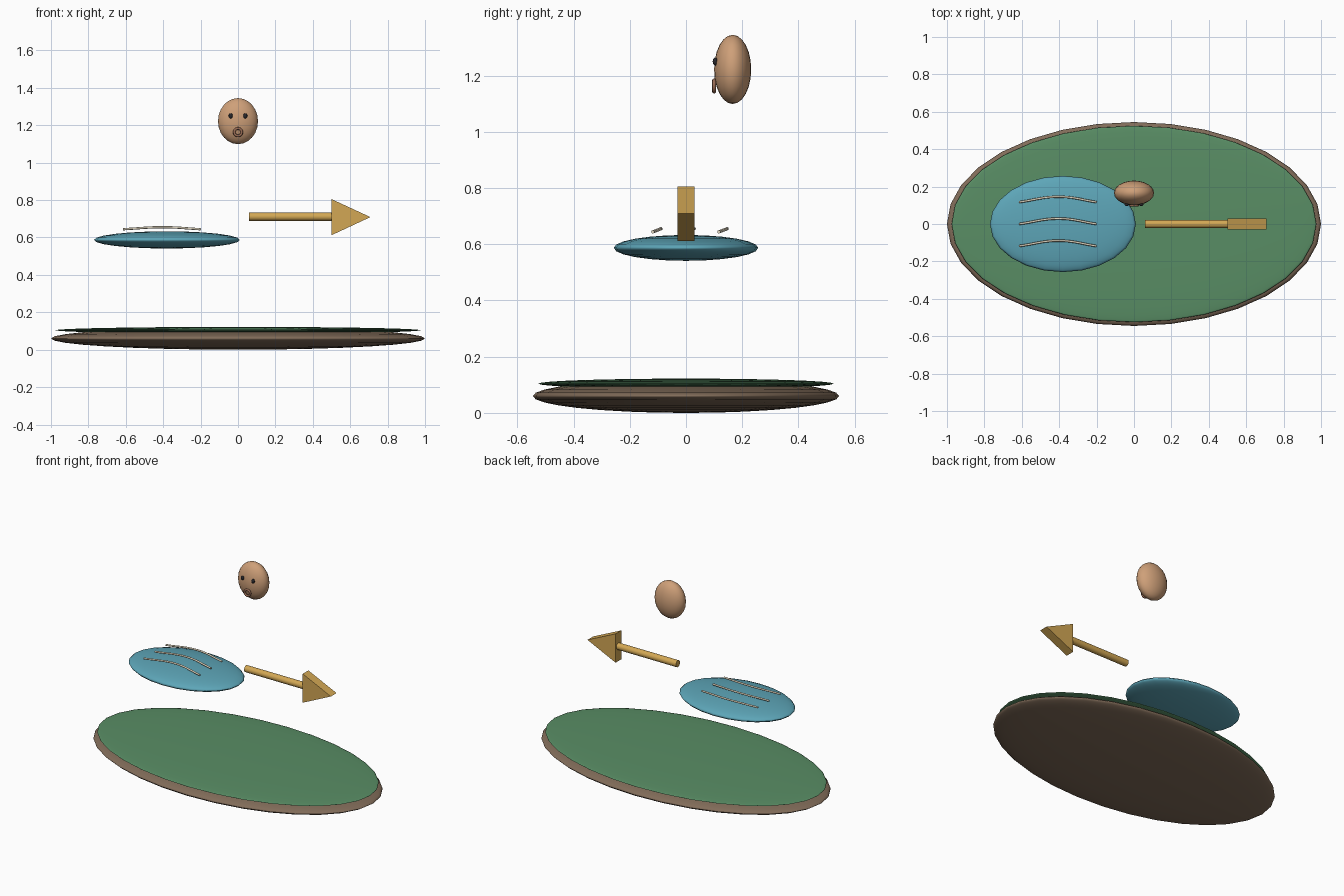
import bpy, bmesh, math

if "Cube" in bpy.data.objects:
    bpy.data.objects.remove(bpy.data.objects["Cube"])


def material(name, rgb):
    m = bpy.data.materials.new(name)
    m.diffuse_color = (*rgb, 1)
    m.use_nodes = True
    m.node_tree.nodes["Principled BSDF"].inputs["Base Color"].default_value = m.diffuse_color
    return m


BROWN = material("earth", (0.22, 0.15, 0.10))
GREEN = material("grass", (0.10, 0.27, 0.13))
BLUE = material("water", (0.11, 0.38, 0.48))
CREAM = material("foam", (0.80, 0.72, 0.56))
GOLD = material("gold", (0.65, 0.39, 0.09))
SKIN = material("skin", (0.62, 0.35, 0.19))
DARK = material("dark", (0.02, 0.02, 0.025))
LIP = material("lip", (0.32, 0.15, 0.09))


def finish(name, mat, smooth=True):
    ob = bpy.context.object
    ob.name = name
    ob.data.materials.append(mat)
    if smooth:
        bpy.ops.object.shade_smooth()
    return ob


def ellipsoid(name, mat, loc, radii, segs=24, rings=12):
    bpy.ops.mesh.primitive_uv_sphere_add(segments=segs, ring_count=rings, location=loc)
    ob = finish(name, mat)
    ob.scale = radii
    return ob


# Ground slab and its grass top
ellipsoid("ground", BROWN, (0, 0, 0.06), (1.0, 0.545, 0.06), 32, 16)
ellipsoid("grass", GREEN, (0, 0, 0.104), (0.975, 0.525, 0.018), 32, 16)

# Floating blue disc with three wavy strands
ellipsoid("blue_disc", BLUE, (-0.38, 0, 0.587), (0.39, 0.257, 0.046))
for i, y in enumerate((-0.118, 0.0, 0.117)):
    cu = bpy.data.curves.new(f"strand_{i + 1}", "CURVE")
    cu.dimensions = "3D"
    cu.bevel_depth = 0.006
    cu.bevel_resolution = 2
    cu.use_fill_caps = True
    sp = cu.splines.new("BEZIER")
    sp.bezier_points.add(2)
    for bp, co in zip(sp.bezier_points, ((-0.615, y, 0.644), (-0.40, y + 0.029, 0.655), (-0.20, y, 0.644))):
        bp.co = co
        bp.handle_left_type = bp.handle_right_type = "AUTO"
    cu.materials.append(CREAM)
    bpy.context.collection.objects.link(bpy.data.objects.new(f"strand_{i + 1}", cu))

# Arrow shaft
bpy.ops.mesh.primitive_cylinder_add(vertices=24, radius=0.022, depth=0.45,
                                    location=(0.285, 0, 0.711), rotation=(0, math.pi / 2, 0))
finish("arrow_shaft", GOLD, False)
bpy.ops.object.shade_smooth_by_angle(angle=math.radians(40))

# Arrow head: extruded triangle
bm = bmesh.new()
face = bm.faces.new([bm.verts.new((x, -0.03, z)) for x, z in ((0.5, 0.612), (0.708, 0.709), (0.5, 0.805))])
ext = bmesh.ops.extrude_face_region(bm, geom=[face])
bmesh.ops.translate(bm, vec=(0, 0.06, 0), verts=[v for v in ext["geom"] if isinstance(v, bmesh.types.BMVert)])
bmesh.ops.recalc_face_normals(bm, faces=bm.faces)
me = bpy.data.meshes.new("arrow_head")
bm.to_mesh(me)
bm.free()
me.materials.append(GOLD)
bpy.context.collection.objects.link(bpy.data.objects.new("arrow_head", me))

# Face: head, eyes and round open mouth
ellipsoid("head", SKIN, (0, 0.166, 1.222), (0.107, 0.066, 0.123))
for side, x in (("left", -0.039), ("right", 0.039)):
    ellipsoid(f"eye_{side}", DARK, (x, 0.104, 1.25), (0.011, 0.009, 0.014), 16, 8)
bpy.ops.mesh.primitive_torus_add(major_segments=24, minor_segments=8, major_radius=0.020,
                                 minor_radius=0.007, location=(0, 0.1, 1.163),
                                 rotation=(math.pi / 2, 0, 0))
finish("mouth", LIP)
